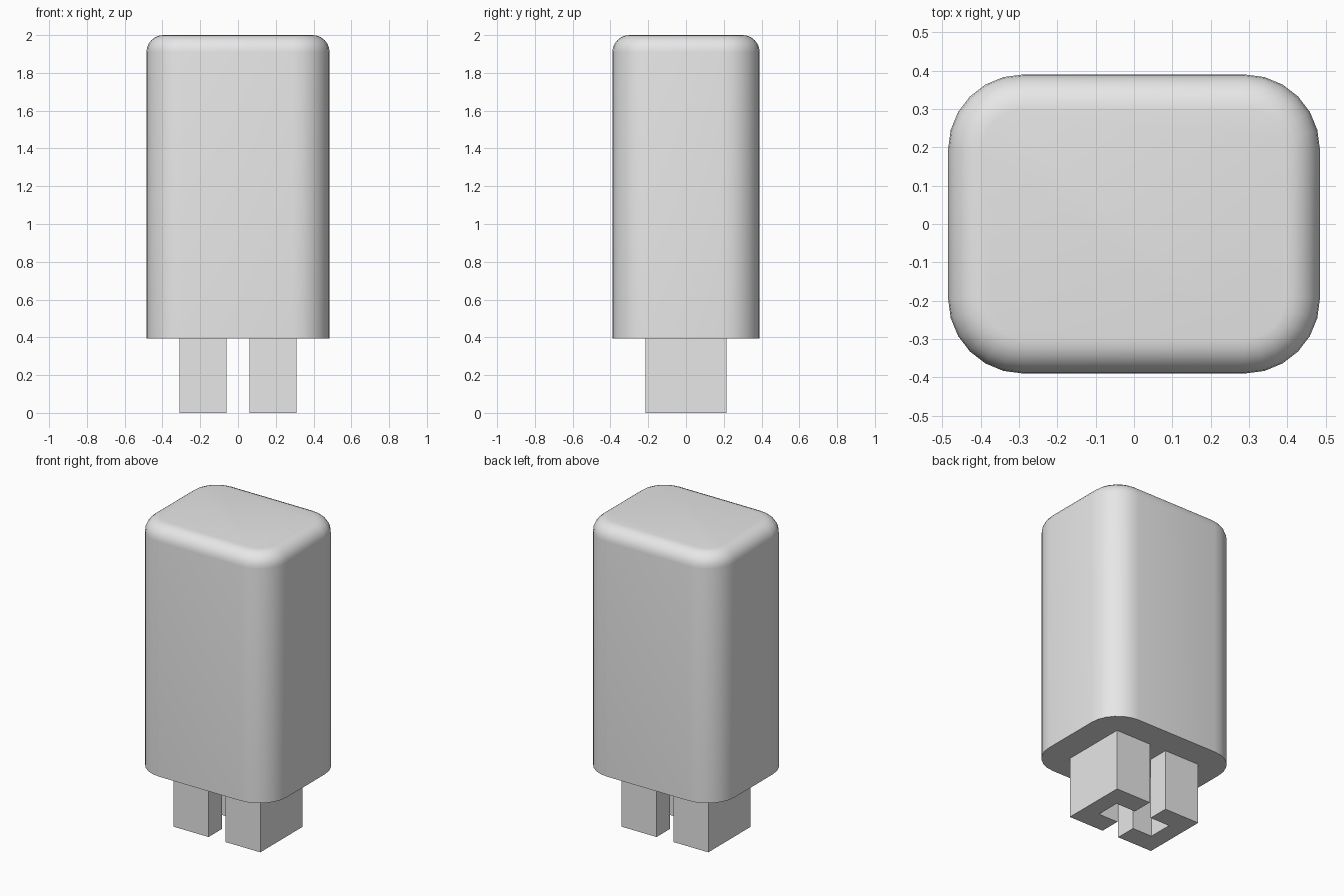
import bpy
import bmesh
from math import radians

cube = bpy.data.objects.get("Cube")
if cube:
    bpy.data.objects.remove(cube, do_unlink=True)

grey = bpy.data.materials.new("plain_grey")
grey.use_nodes = True
colour = (0.8, 0.8, 0.8, 1)
grey.diffuse_color = colour
grey.node_tree.nodes["Principled BSDF"].inputs["Base Color"].default_value = colour


def finish(bm, name):
    bmesh.ops.recalc_face_normals(bm, faces=bm.faces)
    mesh = bpy.data.meshes.new(name)
    bm.to_mesh(mesh)
    bm.free()
    mesh.materials.append(grey)
    obj = bpy.data.objects.new(name, mesh)
    bpy.context.collection.objects.link(obj)
    return obj


def extrude_outline(points, bottom, top):
    bm = bmesh.new()
    base = bm.faces.new([bm.verts.new((x, y, bottom)) for x, y in points])
    result = bmesh.ops.extrude_face_region(bm, geom=[base], use_keep_orig=True)
    verts = [g for g in result["geom"] if isinstance(g, bmesh.types.BMVert)]
    bmesh.ops.translate(bm, verts=verts, vec=(0, 0, top - bottom))
    return bm


# Body: tall block with rounded upright corners and a softened top rim
half_x, half_y, floor, top = 0.485, 0.39, 0.395, 2.0
bm = extrude_outline([(-half_x, -half_y), (half_x, -half_y),
                      (half_x, half_y), (-half_x, half_y)], floor, top)
uprights = [e for e in bm.edges
            if abs(e.verts[0].co.z - e.verts[1].co.z) > 1]
bmesh.ops.bevel(bm, geom=uprights, offset=0.195, segments=6,
                profile=0.5, affect='EDGES')
rim = [e for e in bm.edges if all(v.co.z > top - 0.001 for v in e.verts)]
bmesh.ops.bevel(bm, geom=rim, offset=0.09, segments=6,
                profile=0.5, affect='EDGES')
body = finish(bm, "body")
bpy.ops.object.select_all(action='DESELECT')
body.select_set(True)
bpy.context.view_layer.objects.active = body
bpy.ops.object.shade_smooth_by_angle(angle=radians(35))

# Prongs: a mirrored pair of C-shaped legs whose slots face each other
inner, spine, outer = 0.06, 0.20, 0.31
depth, slot = 0.215, 0.08
outline = [(inner, -depth), (outer, -depth), (outer, depth), (inner, depth),
           (inner, slot), (spine, slot), (spine, -slot), (inner, -slot)]
for side, name in ((1, "left_prong"), (-1, "right_prong")):
    bm = extrude_outline([(side * x, y) for x, y in outline], 0, floor)
    finish(bm, name)
